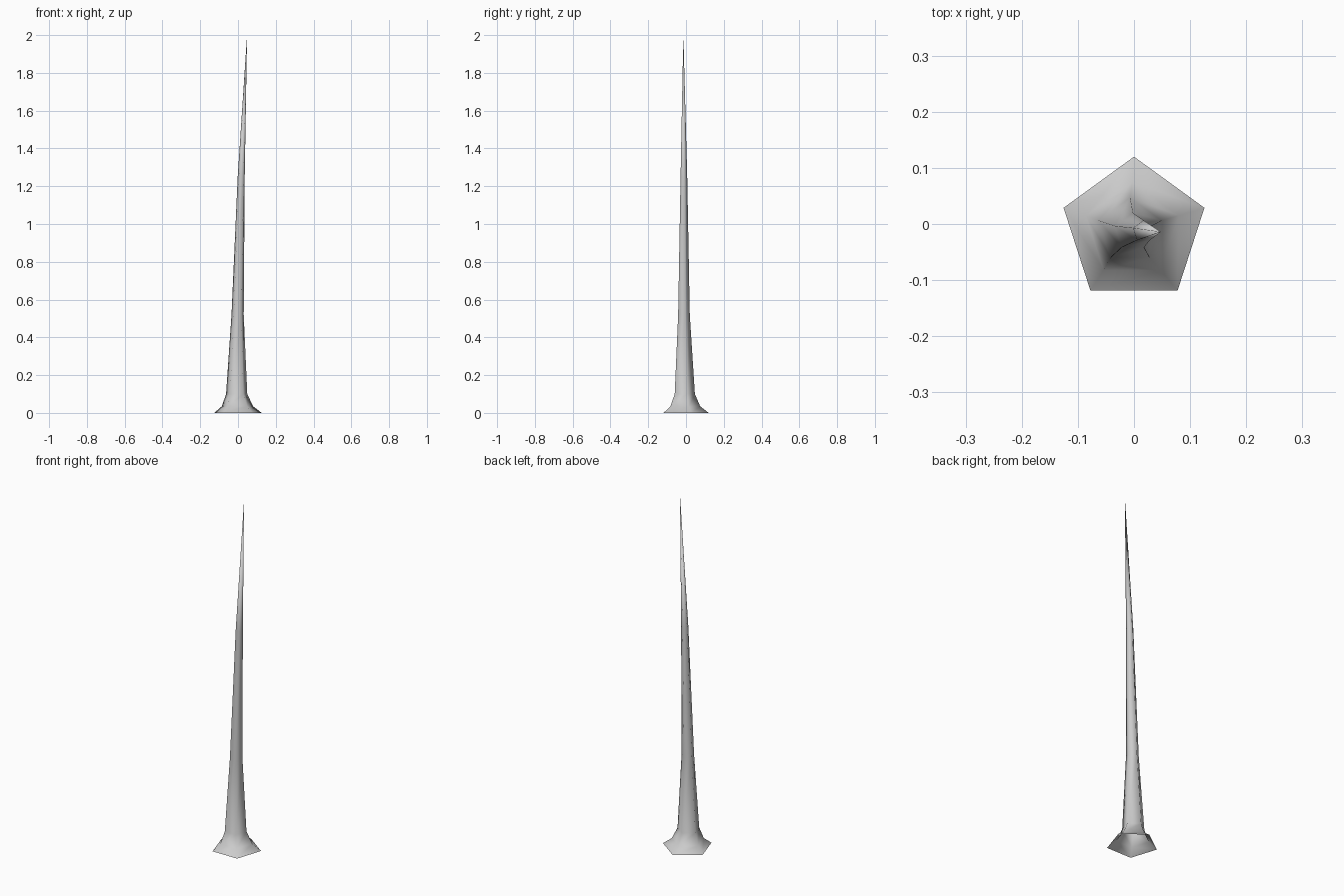
import bpy, bmesh, math

if "Cube" in bpy.data.objects:
    bpy.data.objects.remove(bpy.data.objects["Cube"])

# Spike profile: height, centre x, centre y, radius of each five-sided ring
RINGS = [
    (0.0, 0.0, -0.012, 0.132),
    (0.035, -0.003, -0.012, 0.087),
    (0.10, -0.007, -0.012, 0.059),
    (0.52, -0.002, -0.014, 0.034),
    (1.25, 0.017, -0.013, 0.0195),
]
TIP = (0.048, -0.014, 2.0)
SIDES = 5

bm = bmesh.new()


def add_ring(z, cx, cy, r):
    angles = [math.pi / 2 + i * math.tau / SIDES for i in range(SIDES)]
    return [bm.verts.new((cx + r * math.cos(a), cy + r * math.sin(a), z)) for a in angles]


# Flared foot and leaning shaft, open underneath
loops = [add_ring(*ring) for ring in RINGS]
for low, high in zip(loops, loops[1:]):
    for i in range(SIDES):
        j = (i + 1) % SIDES
        bm.faces.new((low[i], low[j], high[j], high[i]))

# Pointed tip
tip = bm.verts.new(TIP)
for i in range(SIDES):
    bm.faces.new((loops[-1][i], loops[-1][(i + 1) % SIDES], tip))

for face in bm.faces:
    face.smooth = True

mesh = bpy.data.meshes.new("spike")
bm.to_mesh(mesh)
bm.free()
spike = bpy.data.objects.new("spike", mesh)
bpy.context.collection.objects.link(spike)
